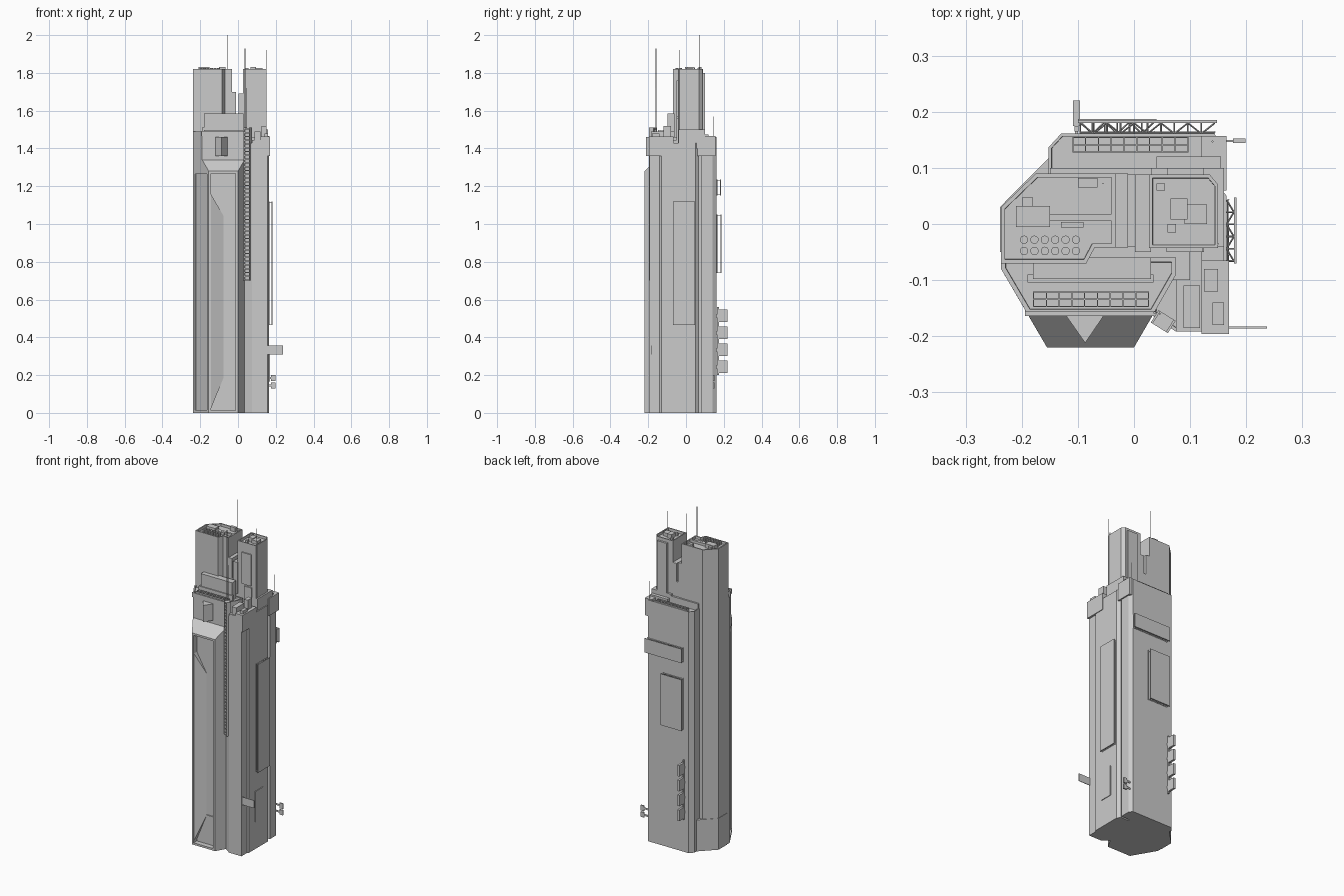
import bpy, bmesh
from math import radians, pi, cos, sin
from mathutils import Matrix, Vector


def finish(name, bm):
    bmesh.ops.recalc_face_normals(bm, faces=bm.faces)
    me = bpy.data.meshes.new(name)
    bm.to_mesh(me)
    bm.free()
    ob = bpy.data.objects.new(name, me)
    bpy.context.collection.objects.link(ob)
    return ob


def loft(name, rings, rim=0.0, drop=0.0, panels=()):
    """Stack plan outlines [(z, points)]; optional sunk roof and sunk side panels (level, side, border, depth)."""
    bm = bmesh.new()
    lv = [[bm.verts.new((x, y, z)) for x, y in pts] for z, pts in rings]
    n = len(lv[0])
    side = {}
    for k in range(len(lv) - 1):
        for i in range(n):
            j = (i + 1) % n
            side[k, i] = bm.faces.new((lv[k][i], lv[k][j], lv[k + 1][j], lv[k + 1][i]))
    bm.faces.new(lv[0][::-1])
    top = bm.faces.new(lv[-1])
    bmesh.ops.recalc_face_normals(bm, faces=bm.faces)
    sunk = [(top, rim, drop)] if rim else []
    sunk += [(side[k, i], b, d) for k, i, b, d in panels]
    for f, border, depth in sunk:
        bmesh.ops.inset_region(bm, faces=[f], thickness=border, use_even_offset=True)
        bmesh.ops.inset_region(bm, faces=[f], thickness=0.0005, depth=-depth, use_even_offset=True)
    return finish(name, bm)


def prism(name, pts, z0, z1, **kw):
    return loft(name, [(z0, pts), (z1, pts)], **kw)


def boxes(name, items, at=(0, 0, 0), turn=0):
    """One object from many (x0, x1, y0, y1, z0, z1) boxes."""
    bm = bmesh.new()
    for x0, x1, y0, y1, z0, z1 in items:
        m = Matrix.Translation(((x0 + x1) / 2, (y0 + y1) / 2, (z0 + z1) / 2))
        bmesh.ops.create_cube(bm, size=1, matrix=m @ Matrix.Diagonal((x1 - x0, y1 - y0, z1 - z0, 1)))
    ob = finish(name, bm)
    ob.location = at
    ob.rotation_euler.z = radians(turn)
    return ob


def rods(name, items, sides=6):
    """One object from many (start, end, radius) rods."""
    bm = bmesh.new()
    for a, b, r in items:
        a, b = Vector(a), Vector(b)
        d = b - a
        m = Matrix.Translation((a + b) / 2) @ d.to_track_quat('Z', 'Y').to_matrix().to_4x4()
        bmesh.ops.create_cone(bm, cap_ends=True, segments=sides, radius1=r, radius2=r, depth=d.length, matrix=m)
    return finish(name, bm)


# Left core tower, full height, with chamfered back corner
core = [(-0.237, -0.07), (-0.085, -0.07), (-0.07, -0.042), (-0.033, -0.042), (-0.033, 0.09),
        (-0.175, 0.09), (-0.237, 0.03)]
prism("left_tower", core, 0, 1.82, rim=0.007, drop=0.015)
prism("tower_base", [(-0.239, -0.05), (-0.1, -0.05), (-0.1, 0.118), (-0.152, 0.118), (-0.239, 0.03)], 0, 0.19)

# Core infill and stepped connector with a slot between the towers
boxes("centre_core", [(-0.1, 0.1, -0.1, 0.1, 0, 1.46), (-0.033, 0.035, -0.04, 0.088, 1.46, 1.58),
                      (-0.033, -0.011, -0.042, 0.09, 1.5, 1.7), (0.002, 0.03, -0.05, 0.088, 1.5, 1.69)])

# Front bay: trapezoid plan, sloped shoulder, sunk panels on its three faces
low = [(-0.237, -0.08), (-0.155, -0.22), (0, -0.22), (0.075, -0.09), (0.075, -0.06), (-0.237, -0.06)]
up = [(-0.237, -0.08), (-0.19, -0.16), (0.035, -0.16), (0.075, -0.09), (0.075, -0.06), (-0.237, -0.06)]
loft("front_bay", [(0, low), (1.28, low), (1.34, up), (1.49, up)], rim=0.008, drop=0.012,
     panels=[(0, 0, 0.016, 0.008), (0, 1, 0.012, 0.03)])
# Slanted reveal inside the front panel
bm = bmesh.new()
for p in [(-0.144, -0.219, 0.02), (-0.144, -0.219, 1.16), (-0.144, -0.188, 0.02), (-0.144, -0.188, 1.16),
          (-0.075, -0.189, 0.19), (-0.075, -0.189, 1.04)]:
    bm.verts.new(p)
bmesh.ops.convex_hull(bm, input=bm.verts)
finish("front_panel_reveal", bm)
boxes("front_panel_ledges", [(-0.075, -0.012, -0.196, -0.185, 0.03, 0.19), (-0.075, -0.012, -0.193, -0.185, 0.92, 1.26)])
prism("front_prow", [(-0.12, -0.155), (-0.12, -0.165), (-0.087, -0.212), (-0.055, -0.165), (-0.055, -0.155)], 1.36, 1.46)
boxes("front_bay_cornice", [(-0.194, 0.039, -0.164, -0.155, 1.465, 1.493)])
boxes("setback_block", [(-0.18, 0.03, -0.098, -0.06, 1.46, 1.585), (-0.19, 0.035, -0.104, -0.09, 1.48, 1.51)])

# Right front wing with sunk panel on its side
wing = [(0.02, -0.06), (0.035, -0.165), (0.075, -0.192), (0.157, -0.192), (0.157, -0.14), (0.165, -0.13),
        (0.165, 0.05), (0.15, 0.07), (0.02, 0.07)]
prism("right_wing", wing, 0, 1.43, rim=0.006, drop=0.01)
boxes("wing_corner_bands", [(0.12, 0.169, -0.196, -0.065, 1.36, 1.462), (0.12, 0.165, 0.06, 0.157, 1.36, 1.465)])
boxes("wing_roof_steps", [(0.075, 0.12, -0.192, -0.05, 1.4, 1.445), (0.125, 0.15, -0.12, -0.08, 1.45, 1.52),
                          (0.088, 0.118, -0.185, -0.11, 1.44, 1.49), (0.14, 0.16, -0.18, -0.14, 1.45, 1.48),
                          (0.075, 0.125, -0.05, -0.04, 1.42, 1.56)])

# Back block
back = [(-0.152, 0.08), (0.157, 0.08), (0.157, 0.14), (0.143, 0.161), (-0.13, 0.161), (-0.152, 0.137)]
prism("back_block", back, 0, 1.46, rim=0.005, drop=0.012)
boxes("back_roof_blocks", [(0.04, 0.155, 0.092, 0.12, 1.44, 1.475), (-0.15, 0.1, 0.085, 0.1, 1.44, 1.49)])

# Right tower
rt = [(0.027, -0.043), (0.15, -0.043), (0.15, 0.07), (0.135, 0.088), (0.027, 0.088)]
prism("right_tower", rt, 1.38, 1.82, rim=0.006, drop=0.015)
boxes("right_tower_sign", [(0.058, 0.122, -0.05, -0.042, 1.57, 1.76)])
boxes("right_tower_collar", [(0.03, 0.16, -0.04, 0.1, 1.4, 1.5), (0.06, 0.125, 0.08, 0.1, 1.45, 1.8)])

# Roof vents laid out like a ladder
def ladder(name, x0, x1, y0, y1, z, n):
    items = [(x0, x1, y, y + 0.002, z, z + 0.02) for y in (y0, (y0 + y1) / 2, y1)]
    items += [(x, x + 0.002, y0, y1 + 0.002, z, z + 0.018) for x in [x0 + (x1 - x0) * i / n for i in range(n + 1)]]
    boxes(name, items)

ladder("front_roof_rack", -0.18, 0.025, -0.148, -0.122, 1.478, 9)
ladder("back_roof_rack", -0.11, 0.095, 0.127, 0.153, 1.447, 9)

# Left tower roof equipment
rods("roof_fans", [((x, y, 1.8), (x, y, 1.826), 0.0075) for y in (-0.048, -0.028)
                   for x in [-0.196 + 0.0185 * i for i in range(6)]], 10)
boxes("left_roof_units", [(-0.21, -0.15, -0.005, 0.032, 1.8, 1.83), (-0.15, -0.04, 0.005, 0.018, 1.8, 1.82),
                          (-0.1, -0.065, 0.065, 0.082, 1.8, 1.83), (-0.2, -0.18, 0.032, 0.047, 1.8, 1.825),
                          (-0.13, -0.09, -0.006, 0.004, 1.8, 1.82)])
boxes("right_roof_units", [(0.065, 0.095, 0.008, 0.045, 1.8, 1.83), (0.09, 0.13, 0, 0.035, 1.8, 1.825),
                           (0.04, 0.055, 0.06, 0.072, 1.8, 1.825), (0.06, 0.075, -0.015, 0, 1.8, 1.82)])

# Antennas
rods("antennas", [((-0.055, 0.072, 1.8), (-0.055, 0.072, 2.0), 0.0012),
                  ((0.15, -0.035, 1.42), (0.15, -0.035, 1.92), 0.0012),
                  ((0.037, -0.158, 1.42), (0.037, -0.158, 1.93), 0.0025),
                  ((0.046, -0.16, 1.42), (0.046, -0.16, 1.72), 0.0015),
                  ((0.14, 0.147, 1.44), (0.14, 0.147, 1.57), 0.002)])

# Hanging lattice sign in the front corner
n = 40
cells = [(-0.014, 0.014, -0.004, 0.004, 0.7, 1.5)]
cells += [(x - 0.002, x + 0.002, -0.013, 0.013, 0.7, 1.51) for x in (-0.016, 0.016)]
cells += [(-0.016, 0.016, -0.013, 0.013, 0.7 + i * 0.02, 0.707 + i * 0.02) for i in range(n + 1)]
boxes("corner_lattice_sign", cells, at=(0.052, -0.174, 0), turn=-32)


# Wall billboards: a plate on a truss of posts and diagonals
def billboard(name, a0, a1, z0, z1, wall, out, axis):
    bm_items, truss = [], []
    def P(a, d, z):
        return (a, d, z) if axis == 'y' else (d, a, z)
    lo, hi = out - 0.005, out
    if axis == 'y':
        boxes(name, [(a0, a1, lo, hi, z0, z1)])
    else:
        boxes(name, [(lo, hi, a0, a1, z0, z1)])
    k = max(3, round((a1 - a0) / 0.025))
    xs = [a0 + 0.004 + (a1 - a0 - 0.008) * i / k for i in range(k + 1)]
    for z in (z0 + 0.004, z1 - 0.004):
        truss.append((P(xs[0], wall + 0.002, z), P(xs[-1], wall + 0.002, z), 0.0015))
        for i in range(k):
            w, o = (wall, lo) if i % 2 else (lo, wall)
            truss.append((P(xs[i], w, z), P(xs[i + 1], o, z), 0.0015))
            truss.append((P(xs[i], wall, z), P(xs[i], lo, z), 0.0015))
    for x in (xs[0], xs[-1]):
        truss.append((P(x, wall + 0.003, z0), P(x, wall + 0.003, z1), 0.002))
    rods(name + "_truss", truss, 4)

billboard("back_upper_billboard", -0.1, 0.148, 1.15, 1.235, 0.161, 0.185, 'y')
billboard("back_lower_billboard", -0.1, 0.04, 0.74, 1.05, 0.161, 0.187, 'y')
billboard("right_billboard", -0.07, 0.047, 0.465, 1.12, 0.165, 0.183, 'x')
boxes("right_entry_panel", [(0.163, 0.169, -0.075, 0, 0.165, 0.35)])

# Projecting street signs
boxes("back_blade_signs", [(-0.109, -0.096, 0.175, 0.22, 0.21 + 0.09 * i, 0.277 + 0.09 * i) for i in range(4)]
      + [(-0.105, -0.1, 0.155, 0.18, 0.235 + 0.09 * i, 0.25 + 0.09 * i) for i in range(4)]
      + [(-0.106, -0.099, 0.165, 0.175, 0.2, 0.56)])
boxes("front_blade_sign", [(0.155, 0.237, -0.186, -0.183, 0.31, 0.357)])
boxes("right_small_signs", [(0.176, 0.199, 0.144, 0.152, 0.13, 0.16), (0.176, 0.199, 0.144, 0.152, 0.168, 0.2),
                            (0.15, 0.18, 0.146, 0.15, 0.14, 0.15), (0.15, 0.18, 0.146, 0.15, 0.18, 0.19)])
